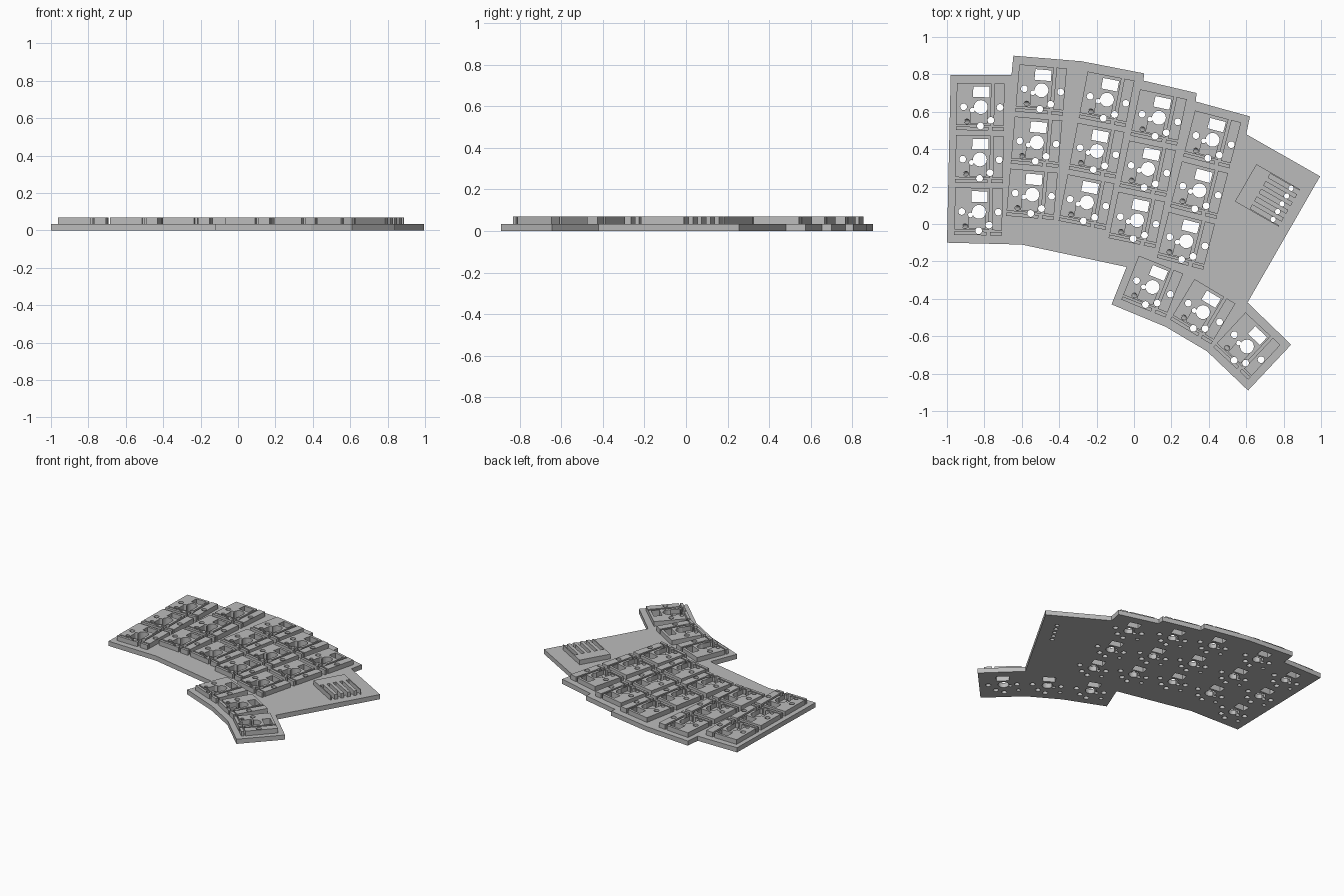
import bpy
import bmesh
from math import radians
from mathutils import Matrix, Vector

cube = bpy.data.objects.get("Cube")
if cube:
    bpy.data.objects.remove(cube, do_unlink=True)

PLATE_TOP = 0.035
BLOCK_TOP = 0.07
PITCH = 0.28

grey = bpy.data.materials.new("matte grey")
grey.use_nodes = True
colour = (0.5, 0.5, 0.5, 1)
grey.diffuse_color = colour
grey.node_tree.nodes["Principled BSDF"].inputs["Base Color"].default_value = colour


def frame(x, y, angle):
    return Matrix.Translation((x, y, 0)) @ Matrix.Rotation(radians(angle), 4, "Z")


def add_box(bm, place, left, right, front, back, bottom, top):
    middle = Vector((left + right, front + back, bottom + top)) / 2
    size = Matrix.Diagonal((right - left, back - front, top - bottom, 1))
    bmesh.ops.create_cube(bm, size=1, matrix=place @ Matrix.Translation(middle) @ size)


def add_hole(bm, place, x, y, radius, tilt=0):
    spot = Matrix.Translation((x, y, PLATE_TOP)) @ Matrix.Rotation(radians(tilt), 4, "Y")
    bmesh.ops.create_cone(bm, cap_ends=True, segments=24, radius1=radius,
                          radius2=radius, depth=0.2, matrix=place @ spot)


def make_object(name, bm):
    bmesh.ops.recalc_face_normals(bm, faces=bm.faces)
    mesh = bpy.data.meshes.new(name)
    bm.to_mesh(mesh)
    bm.free()
    mesh.materials.append(grey)
    obj = bpy.data.objects.new(name, mesh)
    bpy.context.collection.objects.link(obj)
    return obj


def cut(obj, cutters):
    for cutter in cutters:
        mod = obj.modifiers.new("cut", "BOOLEAN")
        mod.operation = "DIFFERENCE"
        mod.solver = "EXACT"
        mod.use_self = True
        mod.object = cutter
    bpy.context.view_layer.update()
    graph = bpy.context.evaluated_depsgraph_get()
    mesh = bpy.data.meshes.new_from_object(obj.evaluated_get(graph))
    obj.modifiers.clear()
    obj.data = mesh


# Stepped plate outline
outline = [(-1, -.1), (-.6, -.11), (-.04, -.23), (-.12, -.43), (.17, -.55),
           (.39, -.68), (.61, -.89), (.84, -.645), (.607, -.42), (.995, .255),
           (.6, .48), (.62, .575), (.33, .655), (.335, .7), (.05, .767),
           (.055, .805), (-.28, .87), (-.645, .9), (-.655, .797), (-.98, .797)]
bm = bmesh.new()
face = bm.faces.new([bm.verts.new((x, y, 0)) for x, y in outline])
raised = bmesh.ops.extrude_face_region(bm, geom=[face])
for item in raised["geom"]:
    if isinstance(item, bmesh.types.BMVert):
        item.co.z = PLATE_TOP
plate = make_object("base_plate", bm)

# Switch positions: five columns of three, then the thumb fan
columns = [(-.824, .345, -1), (-.519, .436, -5), (-.198, .39, -11),
           (.075, .294, -12), (.35, .179, -14.5)]
thumbs = [(.099, -.337, -22), (.369, -.471, -31), (.604, -.655, -43)]
places = [frame(*column) @ Matrix.Translation((0, row * PITCH, 0))
          for column in columns for row in (-1, 0, 1)]
places += [frame(*thumb) for thumb in thumbs]

blocks, holes, pockets = bmesh.new(), bmesh.new(), bmesh.new()
LOW = PLATE_TOP - 0.001
for place in places:
    # Raised socket pads separated by wire channels
    for left, right, front, back in ((-.13, .055, -.097, .128), (.07, .125, -.097, .128),
                                     (-.13, .042, -.125, -.106), (.062, .125, -.125, -.106)):
        add_box(blocks, place, left, right, front, back, LOW, BLOCK_TOP)
    # Recess under the switch centre
    add_box(pockets, place, -.053, .035, -.088, -.02, 0.02, 0.1)
    # Light window, stem, post and pin holes
    add_box(holes, place, -.042, .045, .053, .11, -0.05, 0.1)
    for x, y, radius in ((0, 0, .037), (-.092, 0, .018), (.103, 0, .018),
                         (-.045, -.017, .013), (0, -.101, .018), (.055, -.07, .018)):
        add_hole(holes, place, x, y, radius)
    add_hole(holes, place, -.085, -.078, .013, 20)

# Connector pad with wire slots and holes
place = frame(.714, .153, -30)
pad = bmesh.new()
add_box(pad, place, -.135, .135, -.115, .115, LOW, BLOCK_TOP)
for i in range(-2, 3):
    y = i * 0.048
    add_box(pockets, place, -.045, .15, y - .012, y + .012, 0.02, 0.1)
    add_hole(holes, place, .09, y, .014)

sockets = make_object("switch_sockets", blocks)
connector = make_object("connector_pad", pad)
hole_cutter = make_object("hole_cutter", holes)
pocket_cutter = make_object("pocket_cutter", pockets)
cut(plate, [hole_cutter])
cut(sockets, [pocket_cutter, hole_cutter])
cut(connector, [pocket_cutter, hole_cutter])
for helper in (hole_cutter, pocket_cutter):
    bpy.data.objects.remove(helper, do_unlink=True)
